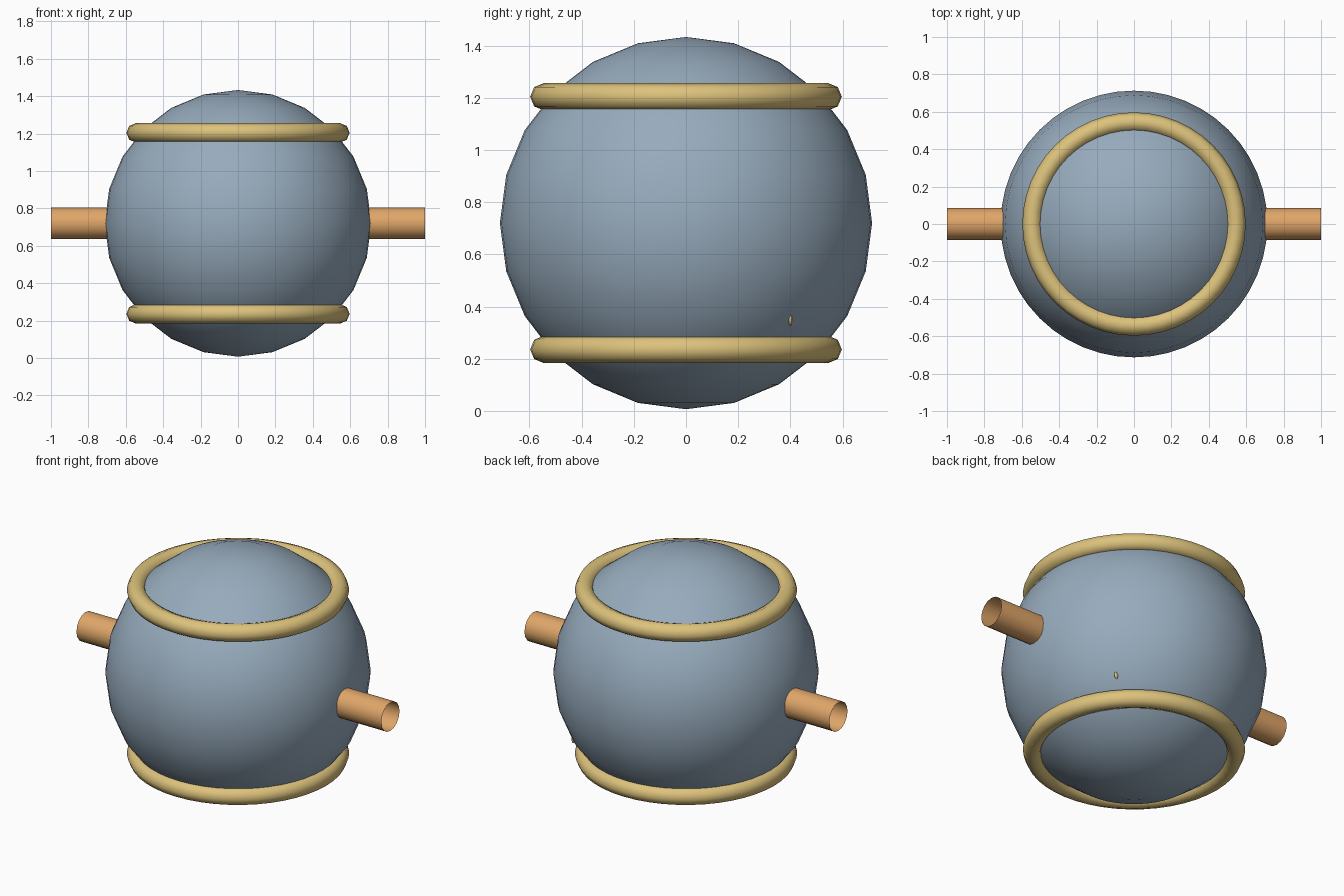
import bpy
import math

cube = bpy.data.objects.get("Cube")
if cube:
    bpy.data.objects.remove(cube, do_unlink=True)

CENTRE = 0.72


def make_material(name, rgb):
    mat = bpy.data.materials.new(name)
    mat.use_nodes = True
    mat.diffuse_color = (*rgb, 1)
    bsdf = next(n for n in mat.node_tree.nodes if n.type == "BSDF_PRINCIPLED")
    bsdf.inputs["Base Color"].default_value = (*rgb, 1)
    return mat


def finish(name, mat, angle=60):
    obj = bpy.context.object
    obj.name = name
    obj.data.materials.append(mat)
    bpy.ops.object.shade_smooth_by_angle(angle=math.radians(angle))
    return obj


blue = make_material("slate blue", (0.31, 0.41, 0.51))
gold = make_material("pale gold", (0.72, 0.54, 0.20))
copper = make_material("copper orange", (0.74, 0.38, 0.14))

# Round body
bpy.ops.mesh.primitive_uv_sphere_add(segments=48, ring_count=12, radius=0.713,
                                     location=(0, 0, CENTRE))
finish("body", blue)

# Matching bands near the top and bottom
for name, side in (("upper_band", 1), ("lower_band", -1)):
    bpy.ops.mesh.primitive_torus_add(major_segments=48, minor_segments=8,
                                     major_radius=0.545, minor_radius=0.052,
                                     location=(0, 0, CENTRE + side * 0.484))
    finish(name, gold)

# Open-ended axle tube through the body
bpy.ops.mesh.primitive_cylinder_add(vertices=16, radius=0.085, depth=2,
                                    end_fill_type="NOTHING",
                                    location=(0, 0, CENTRE),
                                    rotation=(0, math.pi / 2, 0))
finish("axle_tube", copper)

# Tiny sliver showing through the body wall
bpy.ops.mesh.primitive_uv_sphere_add(segments=8, ring_count=6, radius=1,
                                     location=(0.46, 0.40, 0.35))
sliver = finish("sliver", gold)
sliver.scale = (0.012, 0.007, 0.025)
